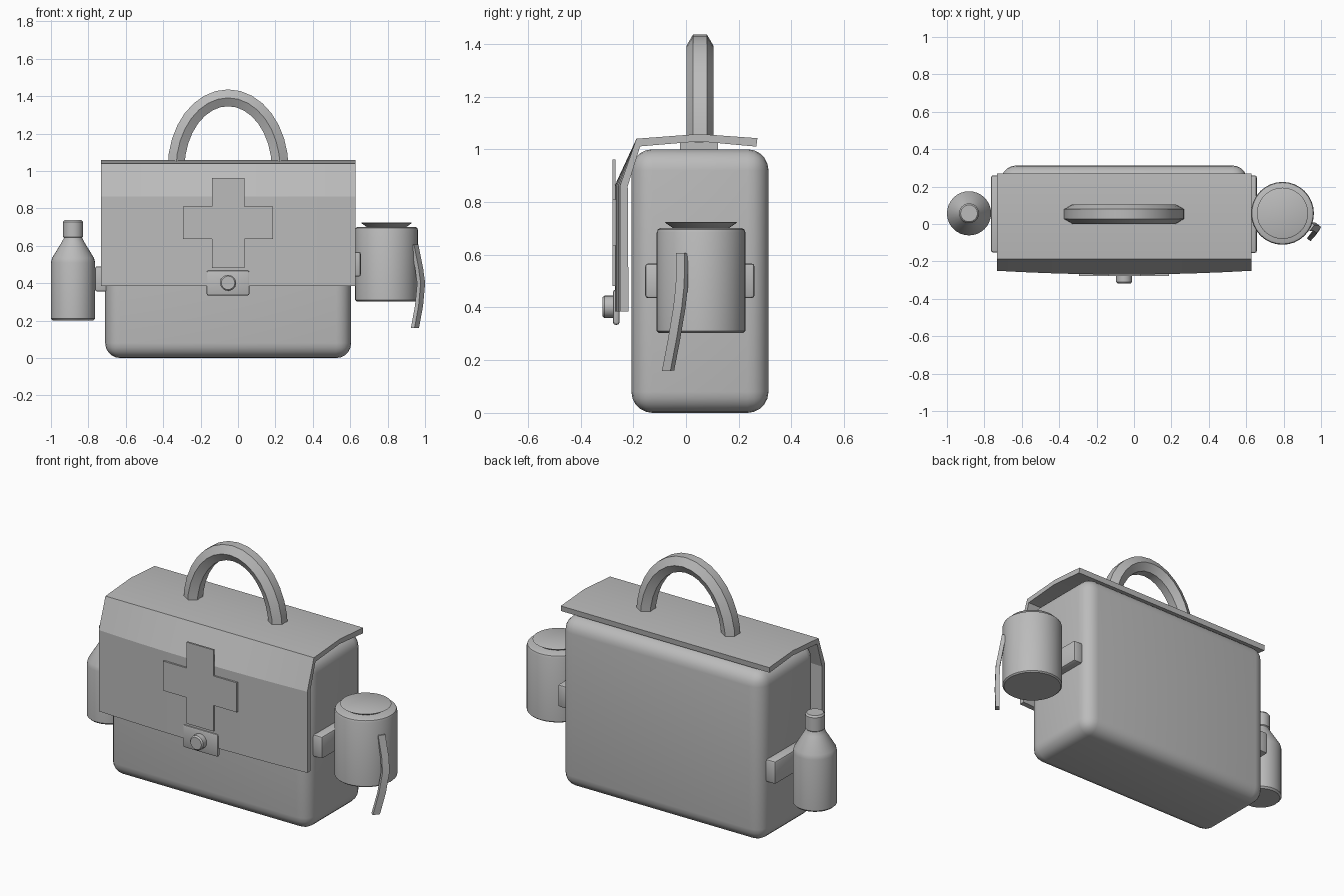
import bpy, bmesh, math
from mathutils import Vector

if "Cube" in bpy.data.objects:
    bpy.data.objects.remove(bpy.data.objects["Cube"])

CX, CY = -0.053, 0.053   # centre of the bag

grey = bpy.data.materials.new("plain grey")
grey.diffuse_color = (0.5, 0.5, 0.5, 1)
grey.use_nodes = True
grey.node_tree.nodes["Principled BSDF"].inputs["Base Color"].default_value = grey.diffuse_color


def finish(name, bm, bevel=0, segments=2, angle=35):
    bmesh.ops.recalc_face_normals(bm, faces=bm.faces)
    if bevel:
        edges = [e for e in bm.edges if e.calc_face_angle(0) > math.radians(50)]
        bmesh.ops.bevel(bm, geom=edges, offset=bevel, segments=segments,
                        profile=0.5, affect='EDGES')
    me = bpy.data.meshes.new(name)
    bm.to_mesh(me)
    bm.free()
    ob = bpy.data.objects.new(name, me)
    bpy.context.collection.objects.link(ob)
    me.materials.append(grey)
    bpy.ops.object.select_all(action='DESELECT')
    ob.select_set(True)
    bpy.context.view_layer.objects.active = ob
    bpy.ops.object.shade_smooth_by_angle(angle=math.radians(angle))
    return ob


def loft(name, rings, **kw):
    """Skin a list of closed rings and cap both ends."""
    bm = bmesh.new()
    vs = [[bm.verts.new(p) for p in r] for r in rings]
    n = len(vs[0])
    for a, b in zip(vs, vs[1:]):
        for i in range(n):
            j = (i + 1) % n
            bm.faces.new((a[i], a[j], b[j], b[i]))
    bm.faces.new(vs[0])
    bm.faces.new(vs[-1])
    return finish(name, bm, **kw)


def box(name, x, y, z, **kw):
    ring = lambda h: [(x[0], y[0], h), (x[1], y[0], h), (x[1], y[1], h), (x[0], y[1], h)]
    return loft(name, [ring(z[0]), ring(z[1])], **kw)


def lathe(name, centre, profile, n=32, forward=False, **kw):
    """Turn (radius, distance) pairs about z, or about y when forward."""
    rings = []
    for r, d in profile:
        ring = []
        for i in range(n):
            a = math.tau * i / n
            u, v = r * math.cos(a), r * math.sin(a)
            ring.append((centre[0] + u, d, centre[1] + v) if forward
                        else (centre[0] + u, centre[1] + v, d))
        rings.append(ring)
    return loft(name, rings, **kw)


def sweep(name, path, side, section, **kw):
    """Carry a cross-section (along side, across) down a path."""
    path, side = [Vector(p) for p in path], Vector(side).normalized()
    rings = []
    for i, p in enumerate(path):
        t = path[min(i + 1, len(path) - 1)] - path[max(i - 1, 0)]
        out = side.cross(t).normalized()
        rings.append([p + side * u + out * v for u, v in section])
    return loft(name, rings, **kw)


# bag body
box("bag_body", (-0.71, 0.605), (-0.207, 0.313), (0, 1.0), bevel=0.08, segments=5)

# folded flap, with a front panel that bows out towards the middle
flap = [(0.271, 1.042), (0.05, 1.058), (-0.188, 1.04), (-0.25, 0.863), (-0.25, 0.385),
        (-0.218, 0.385), (-0.221, 0.86), (-0.174, 1.011), (0.05, 1.03), (0.267, 1.01)]
rings = []
for i in range(11):
    s = i / 5 - 1
    bow = 0.02 * (1 - s * s)
    rings.append([(CX + 0.68 * s, y - (bow if z < 0.9 else 0), z) for y, z in flap])
loft("front_flap", rings, angle=18)

# cross emblem: thin plate standing proud of the flap
a, b, cz = 0.24, 0.087, 0.722
outline = [(-b, a), (b, a), (b, b), (a, b), (a, -b), (b, -b),
           (b, -a), (-b, -a), (-b, -b), (-a, -b), (-a, b), (-b, b)]
loft("cross_plate", [[(CX + x, y, cz + z) for x, z in outline] for y in (-0.279, -0.268)])

# clasp tab and button
box("clasp_tab", (-0.168, 0.061), (-0.277, -0.252), (0.334, 0.468), bevel=0.01)
lathe("clasp_button", (CX, 0.402),
      [(0.043, -0.262), (0.043, -0.309), (0.036, -0.317)], n=20, forward=True)

# arched handle with six-sided section, and its mounts under the flap
hexagon = [(0.052 * math.cos(math.tau * i / 6), 0.052 * math.sin(math.tau * i / 6))
           for i in range(6)]
arch = []
for i in range(17):
    t = math.pi * i / 16
    arch.append((CX - 0.278 * math.cos(t), CY, 1.015 + 0.376 * math.sin(t)))
sweep("handle", arch, (0, 1, 0), hexagon, angle=30)
for s, label in ((-1, "left"), (1, "right")):
    x = CX + s * 0.278
    box("handle_mount_" + label, (x - 0.07, x + 0.07), (-0.022, 0.122), (0.99, 1.028))

# side loops holding the bottle and the can
box("left_loop", (-0.765, -0.69), (-0.152, 0.26), (0.355, 0.49), bevel=0.012)
box("right_loop", (0.585, 0.657), (-0.155, 0.26), (0.435, 0.567), bevel=0.012)

# bottle and cap
bottle = (-0.882, 0.057)
lathe("bottle", bottle, [(0.108, 0.2), (0.118, 0.21), (0.118, 0.51), (0.112, 0.535),
                         (0.06, 0.62), (0.047, 0.645), (0.044, 0.67)])
lathe("bottle_cap", bottle, [(0.048, 0.643), (0.053, 0.648), (0.053, 0.728), (0.045, 0.738)], n=24)

# can and flared lid
can = (0.794, 0.057)
lathe("can", can, [(0.16, 0.303), (0.168, 0.31), (0.168, 0.685), (0.164, 0.696), (0.153, 0.701)])
lathe("can_lid", can, [(0.1, 0.697), (0.137, 0.722), (0.13, 0.725)])

# bent strap hanging from the can
strip = [(-0.02, -0.012), (0.02, -0.012), (0.02, 0.012), (-0.02, 0.012)]
sweep("can_strap", [(0.943, -0.014, 0.605), (0.968, -0.016, 0.48), (0.979, -0.025, 0.4),
                    (0.968, -0.045, 0.28), (0.946, -0.068, 0.16)],
      (0.6, 0.8, 0), strip, angle=30)
